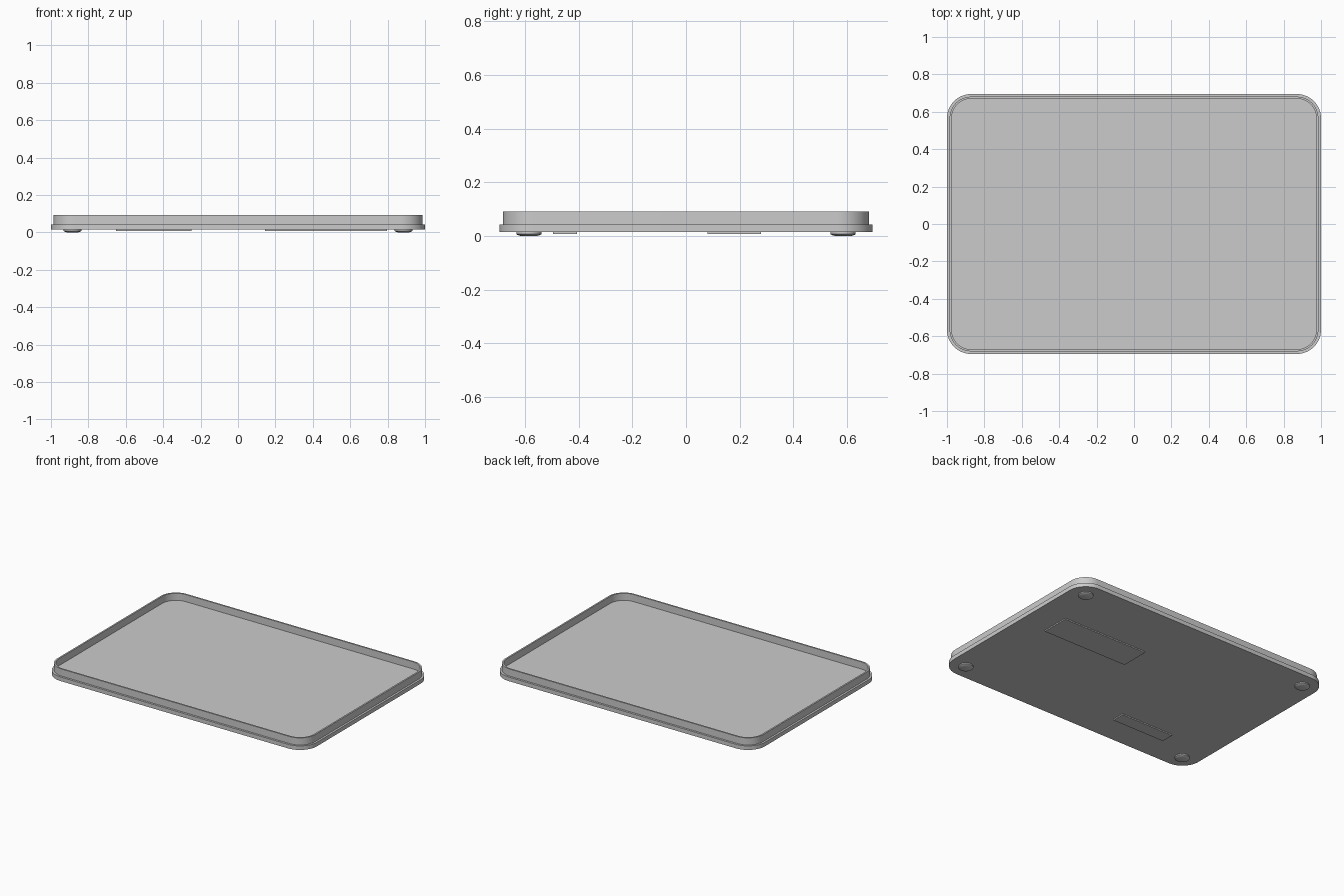
import bpy, bmesh, math

default = bpy.data.objects.get("Cube")
if default:
    bpy.data.objects.remove(default, do_unlink=True)

GREY = (0.6, 0.6, 0.6, 1)
mat = bpy.data.materials.new("plain grey")
mat.use_nodes = True
mat.diffuse_color = GREY
mat.node_tree.nodes["Principled BSDF"].inputs["Base Color"].default_value = GREY

HALF_X, HALF_Y, RADIUS = 1.0, 0.695, 0.13
UNDERSIDE, LEDGE, RIM_TOP = 0.015, 0.043, 0.092


def rounded_rect(inset, z, steps=12):
    """Points of a rounded rectangle, set in from the outer edge."""
    r = RADIUS - inset
    pts = []
    for quarter, (sx, sy) in enumerate([(1, 1), (-1, 1), (-1, -1), (1, -1)]):
        for i in range(steps + 1):
            a = math.pi / 2 * (quarter + i / steps)
            pts.append((sx * (HALF_X - RADIUS) + r * math.cos(a),
                        sy * (HALF_Y - RADIUS) + r * math.sin(a), z))
    return pts


def circle(cx, cy, r, z, steps=32):
    return [(cx + r * math.cos(math.tau * i / steps),
             cy + r * math.sin(math.tau * i / steps), z) for i in range(steps)]


def loft(name, rings):
    """Skin a stack of equal rings and cap both ends."""
    bm = bmesh.new()
    loops = [[bm.verts.new(p) for p in ring] for ring in rings]
    n = len(loops[0])
    for a, b in zip(loops, loops[1:]):
        for i in range(n):
            j = (i + 1) % n
            bm.faces.new((a[i], a[j], b[j], b[i]))
    bm.faces.new(loops[0][::-1])
    bm.faces.new(loops[-1])
    bmesh.ops.recalc_face_normals(bm, faces=bm.faces)
    mesh = bpy.data.meshes.new(name)
    bm.to_mesh(mesh)
    bm.free()
    mesh.materials.append(mat)
    ob = bpy.data.objects.new(name, mesh)
    bpy.context.collection.objects.link(ob)
    bpy.ops.object.select_all(action="DESELECT")
    ob.select_set(True)
    bpy.context.view_layer.objects.active = ob
    bpy.ops.object.shade_smooth_by_angle(angle=math.radians(25))
    return ob


def plate(name, x0, x1, y0, y1, z0, z1):
    corners = [(x0, y0), (x1, y0), (x1, y1), (x0, y1)]
    return loft(name, [[(x, y, z) for x, y in corners] for z in (z0, z1)])


# Tray: stepped base, thin raised rim and sunken floor
profile = [(0, UNDERSIDE), (0, LEDGE), (0.014, LEDGE),
           (0.014, RIM_TOP), (0.025, RIM_TOP), (0.025, LEDGE)]
loft("tray_with_rim", [rounded_rect(inset, z) for inset, z in profile])

# Four domed feet
foot_profile = [(0.047, UNDERSIDE + 0.001), (0.047, 0.007),
                (0.042, 0.004), (0.028, 0)]
for sx, side in ((1, "left"), (-1, "right")):
    for sy, end in ((1, "back"), (-1, "front")):
        loft(f"foot_{end}_{side}",
             [circle(sx * 0.885, sy * 0.585, r, z) for r, z in foot_profile])

# Two raised label plates on the underside
plate("large_label_plate", 0.145, 0.797, 0.08, 0.28, 0.007, UNDERSIDE + 0.001)
plate("small_label_plate", -0.652, -0.248, -0.496, -0.406, 0.007, UNDERSIDE + 0.001)
